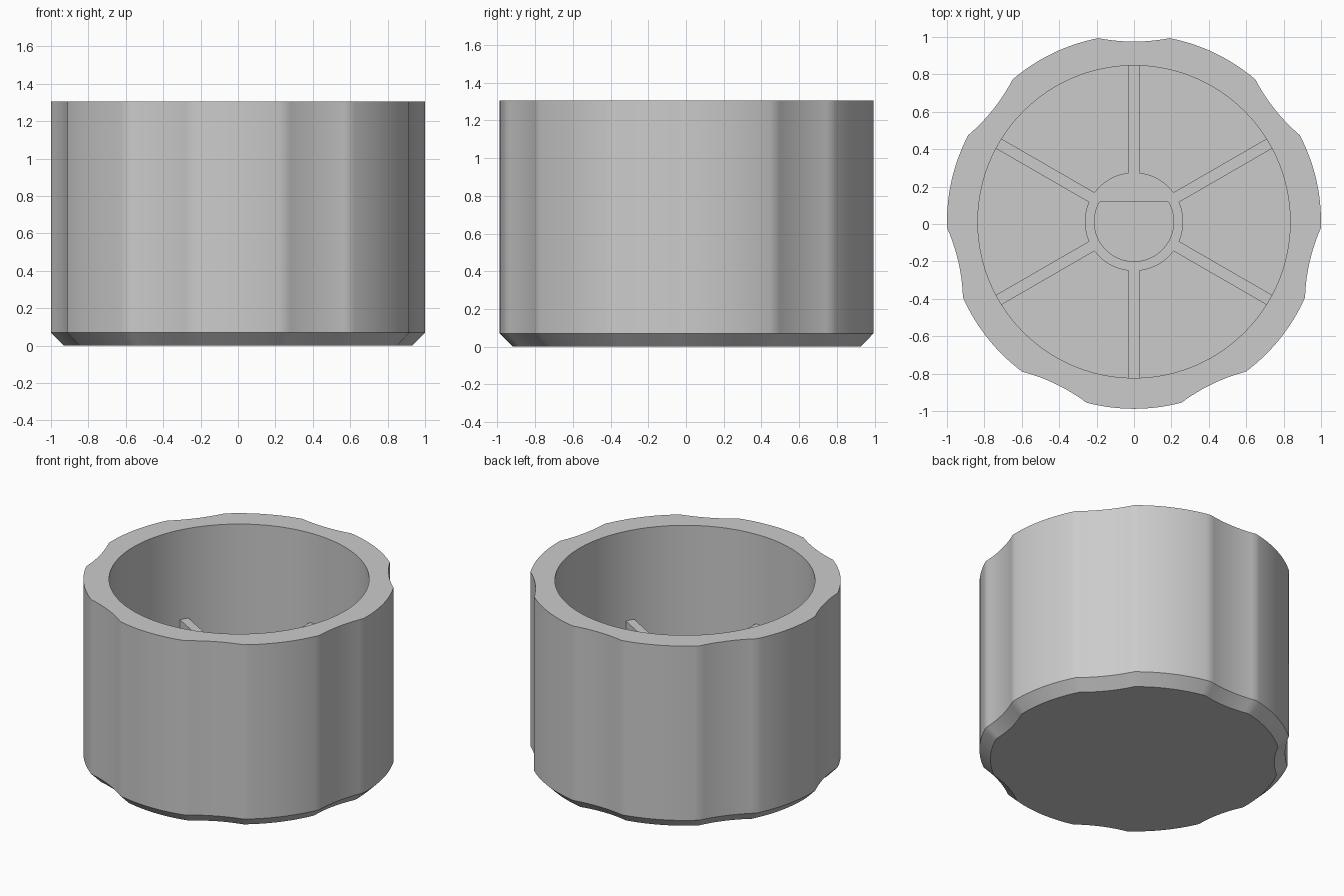
import bpy, bmesh, math
from mathutils import Vector

if "Cube" in bpy.data.objects:
    bpy.data.objects.remove(bpy.data.objects["Cube"], do_unlink=True)

CY = 0.012                       # axis of the cup in y
HEIGHT, CHAMFER = 1.305, 0.07
CUP_R, WALL_R, FLOOR = 1.0, 0.835, 0.13
HUB_R, BORE_R, RIB_TOP, RIB_HALF = 0.263, 0.212, 0.67, 0.03
LOBES, STEPS = 7, 28

grey = bpy.data.materials.new("grey plastic")
grey.use_nodes = True
colour = (0.6, 0.6, 0.6, 1)
grey.diffuse_color = colour
grey.node_tree.nodes["Principled BSDF"].inputs["Base Color"].default_value = colour


def finish(bm, name, angle):
    bmesh.ops.recalc_face_normals(bm, faces=bm.faces)
    mesh = bpy.data.meshes.new(name)
    bm.to_mesh(mesh)
    bm.free()
    obj = bpy.data.objects.new(name, mesh)
    obj.location.y = CY
    mesh.materials.append(grey)
    bpy.context.collection.objects.link(obj)
    bpy.ops.object.select_all(action='DESELECT')
    obj.select_set(True)
    bpy.context.view_layer.objects.active = obj
    bpy.ops.object.shade_smooth_by_angle(angle=math.radians(angle))


def polar(r, a, z):
    return Vector((r * math.cos(a), r * math.sin(a), z))


def grip_radius(a):
    """Round outline with a shallow scooped grip at each lobe, first at the back."""
    pitch = 2 * math.pi / LOBES
    d = (a - math.pi / 2 + pitch / 2) % pitch - pitch / 2
    half = math.radians(11)
    if abs(d) >= half:
        return CUP_R
    scoop_r = 1.0
    centre = CUP_R * math.cos(half) + math.sqrt(scoop_r ** 2 - (CUP_R * math.sin(half)) ** 2)
    return centre * math.cos(d) - math.sqrt(scoop_r ** 2 - (centre * math.sin(d)) ** 2)


# Cup: chamfered foot, fluted outside, rim, round inside wall and floor
angles = []
for i in range(LOBES):
    notch = math.pi / 2 + i * 2 * math.pi / LOBES
    half, pitch = math.radians(11), 2 * math.pi / LOBES
    angles += [notch - half + 2 * half * k / 12 for k in range(12)]
    angles += [notch + half + (pitch - 2 * half) * k / 16 for k in range(16)]

bm = bmesh.new()
rings = []
for radius, z in ((lambda a: grip_radius(a) - CHAMFER, 0),
                  (grip_radius, CHAMFER),
                  (grip_radius, HEIGHT),
                  (lambda a: WALL_R, HEIGHT),
                  (lambda a: WALL_R, FLOOR)):
    rings.append([bm.verts.new(polar(radius(a), a, z)) for a in angles])
n = len(angles)
for low, high in zip(rings, rings[1:]):
    for i in range(n):
        j = (i + 1) % n
        bm.faces.new((low[i], low[j], high[j], high[i]))
bm.faces.new(rings[0])
bm.faces.new(rings[-1])
finish(bm, "cup", 30)

# Hub with a D-shaped bore and six ribs, extruded from one flat plan
bm = bmesh.new()
base = FLOOR - 0.02
delta = math.asin(RIB_HALF / HUB_R)
plan = []                        # (angle, rib direction or None)
for k in range(6):
    rib = math.radians(30 + 60 * k)
    plan += [(rib + s * delta, rib, s) for s in (-1, 0, 1)]
    gap = math.radians(60) - 2 * delta
    plan += [(rib + delta + gap * t / 10, None, 0) for t in range(1, 10)]

bore, hub, tip = [], [], []
for a, rib, side in plan:
    r = BORE_R
    if math.sin(a) > 0.5:
        r = BORE_R * 0.5 / math.sin(a)
    bore.append(bm.verts.new(polar(r, a, base)))
    hub.append(bm.verts.new(polar(HUB_R, a, base)))
    if rib is None:
        tip.append(None)
    else:
        across = polar(side * RIB_HALF, rib + math.pi / 2, 0)
        tip.append(bm.verts.new(polar(WALL_R + 0.01, rib, base) + across))
for i in range(len(plan)):
    j = (i + 1) % len(plan)
    bm.faces.new((bore[i], hub[i], hub[j], bore[j]))
    if tip[i] and tip[j]:
        bm.faces.new((hub[i], tip[i], tip[j], hub[j]))
raised = bmesh.ops.extrude_face_region(bm, geom=bm.faces[:])["geom"]
bmesh.ops.translate(bm, vec=(0, 0, RIB_TOP - base),
                    verts=[v for v in raised if isinstance(v, bmesh.types.BMVert)])
finish(bm, "hub_and_ribs", 25)
